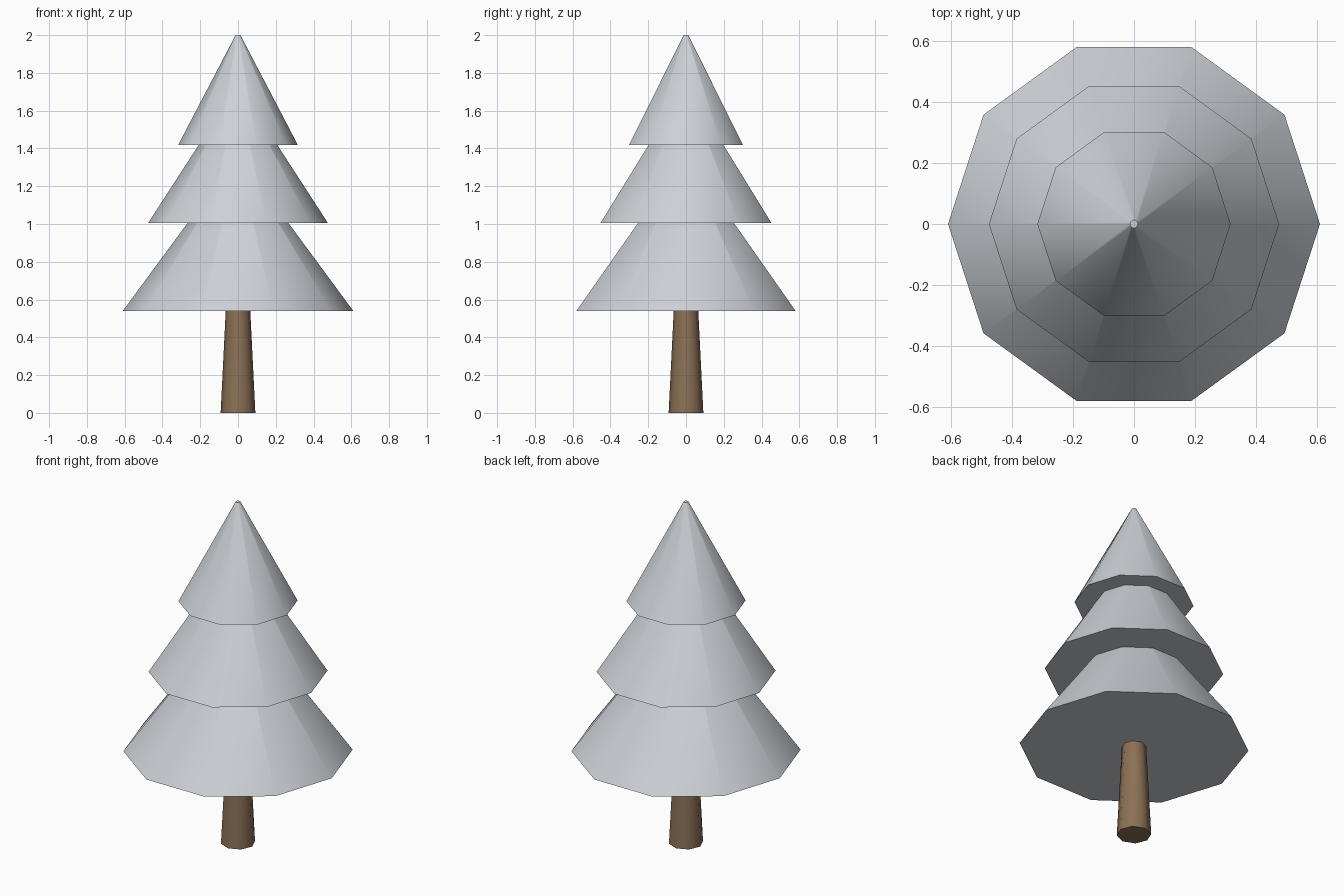
import bpy
import math

cube = bpy.data.objects.get("Cube")
if cube:
    bpy.data.objects.remove(cube, do_unlink=True)


def make_material(name, rgb):
    mat = bpy.data.materials.new(name)
    mat.use_nodes = True
    mat.diffuse_color = (*rgb, 1)
    mat.node_tree.nodes["Principled BSDF"].inputs["Base Color"].default_value = (*rgb, 1)
    return mat


def frustum(name, sides, r_low, r_high, z_low, z_high, mat):
    """Upright tapered prism with a corner on the +x axis and smooth sides."""
    bpy.ops.mesh.primitive_cone_add(
        vertices=sides, radius1=r_low, radius2=r_high, depth=z_high - z_low,
        end_fill_type='NGON', location=(0, 0, (z_low + z_high) / 2),
        rotation=(0, 0, math.pi / 2))
    obj = bpy.context.object
    obj.name = name
    obj.data.materials.append(mat)
    bpy.ops.object.shade_smooth_by_angle(angle=math.radians(50))
    return obj


snow = make_material("pale grey foliage", (0.61, 0.64, 0.68))
bark = make_material("brown bark", (0.26, 0.165, 0.093))

# Trunk
frustum("trunk", 8, 0.092, 0.064, 0, 0.56, bark)

# Foliage tiers, each tip hidden inside the tier above
frustum("lower_foliage", 10, 0.61, 0.013, 0.54, 1.35, snow)
frustum("middle_foliage", 10, 0.476, 0.013, 1.005, 1.72, snow)
frustum("upper_foliage", 10, 0.317, 0.013, 1.418, 2.0, snow)
